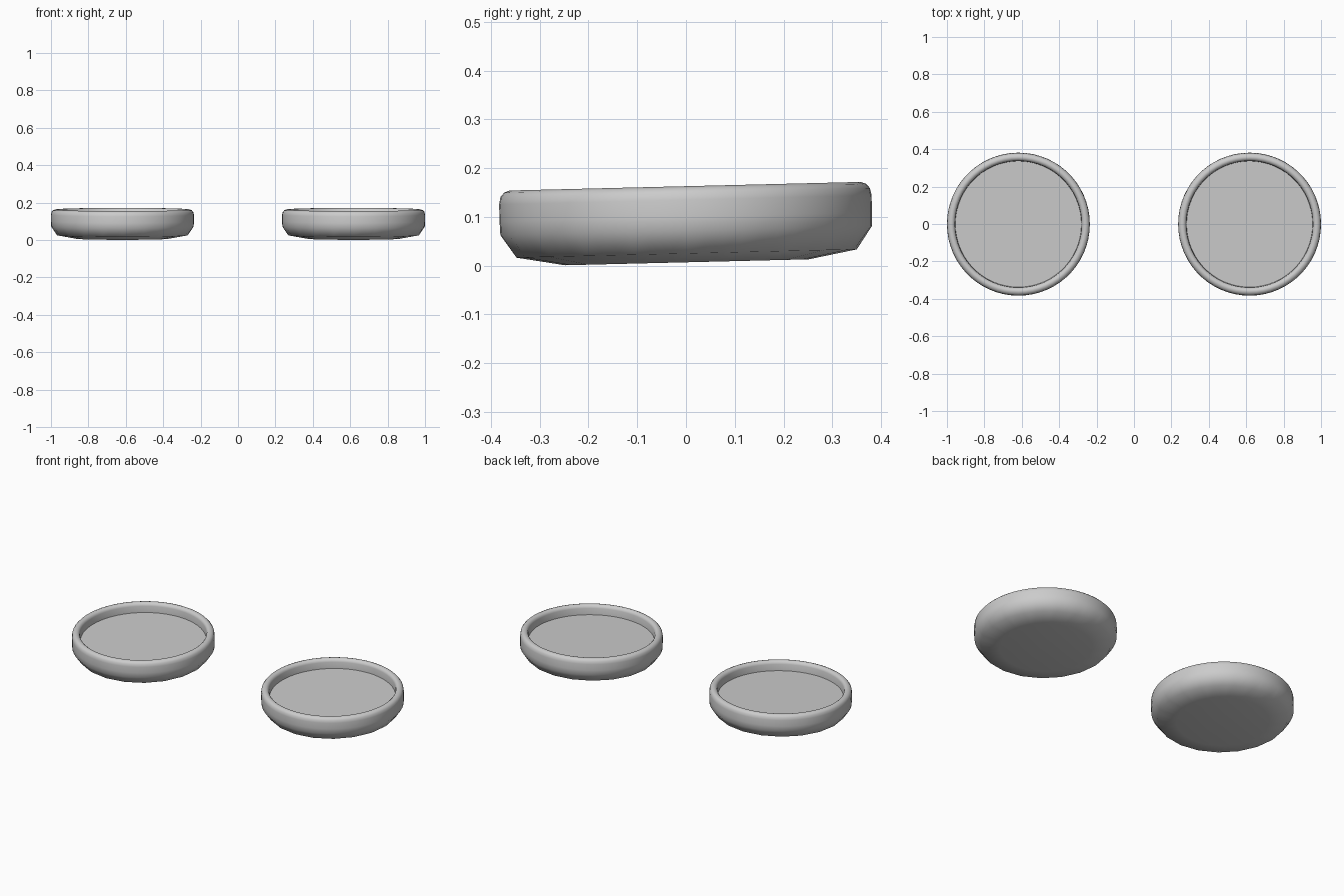
import bpy, bmesh, math

if "Cube" in bpy.data.objects:
    bpy.data.objects.remove(bpy.data.objects["Cube"])

SEG, COARSE = 60, 20          # fine rings, faceted underside
TILT = math.radians(1.4)

# (radius, height, faceted) from underside, around the rim, to inner floor
PROFILE = [
    (0.250, 0.007, True), (0.349, 0.025, True), (0.381, 0.072, False),
    (0.382, 0.100, False), (0.382, 0.135, False), (0.379, 0.150, False),
    (0.371, 0.159, False), (0.360, 0.163, False), (0.350, 0.161, False),
    (0.342, 0.154, False), (0.339, 0.145, False), (0.337, 0.108, False),
]


def ring(bm, r, z, faceted):
    verts = []
    for i in range(SEG):
        a = 2 * math.pi * i / SEG
        k = r
        if faceted:           # place points on the chords of a polygon
            step = 2 * math.pi / COARSE
            k = r * math.cos(step / 2) / math.cos(a % step - step / 2)
        verts.append(bm.verts.new((k * math.cos(a), k * math.sin(a), z)))
    return verts


def dish(name, x):
    bm = bmesh.new()
    rings = [ring(bm, *p) for p in PROFILE]
    for lo, hi in zip(rings, rings[1:]):
        for i in range(SEG):
            j = (i + 1) % SEG
            bm.faces.new((lo[i], lo[j], hi[j], hi[i]))
    bm.faces.new(rings[0][::-1])   # underside
    bm.faces.new(rings[-1])        # inner floor
    me = bpy.data.meshes.new(name)
    bm.to_mesh(me)
    bm.free()
    ob = bpy.data.objects.new(name, me)
    bpy.context.collection.objects.link(ob)
    ob.location = (x, 0.002, 0)
    ob.rotation_euler = (TILT, 0, 0)
    bpy.ops.object.select_all(action='DESELECT')
    ob.select_set(True)
    bpy.context.view_layer.objects.active = ob
    bpy.ops.object.shade_smooth_by_angle(angle=math.radians(60))


# Pair of shallow round dishes
dish("left_dish", -0.618)
dish("right_dish", 0.618)
